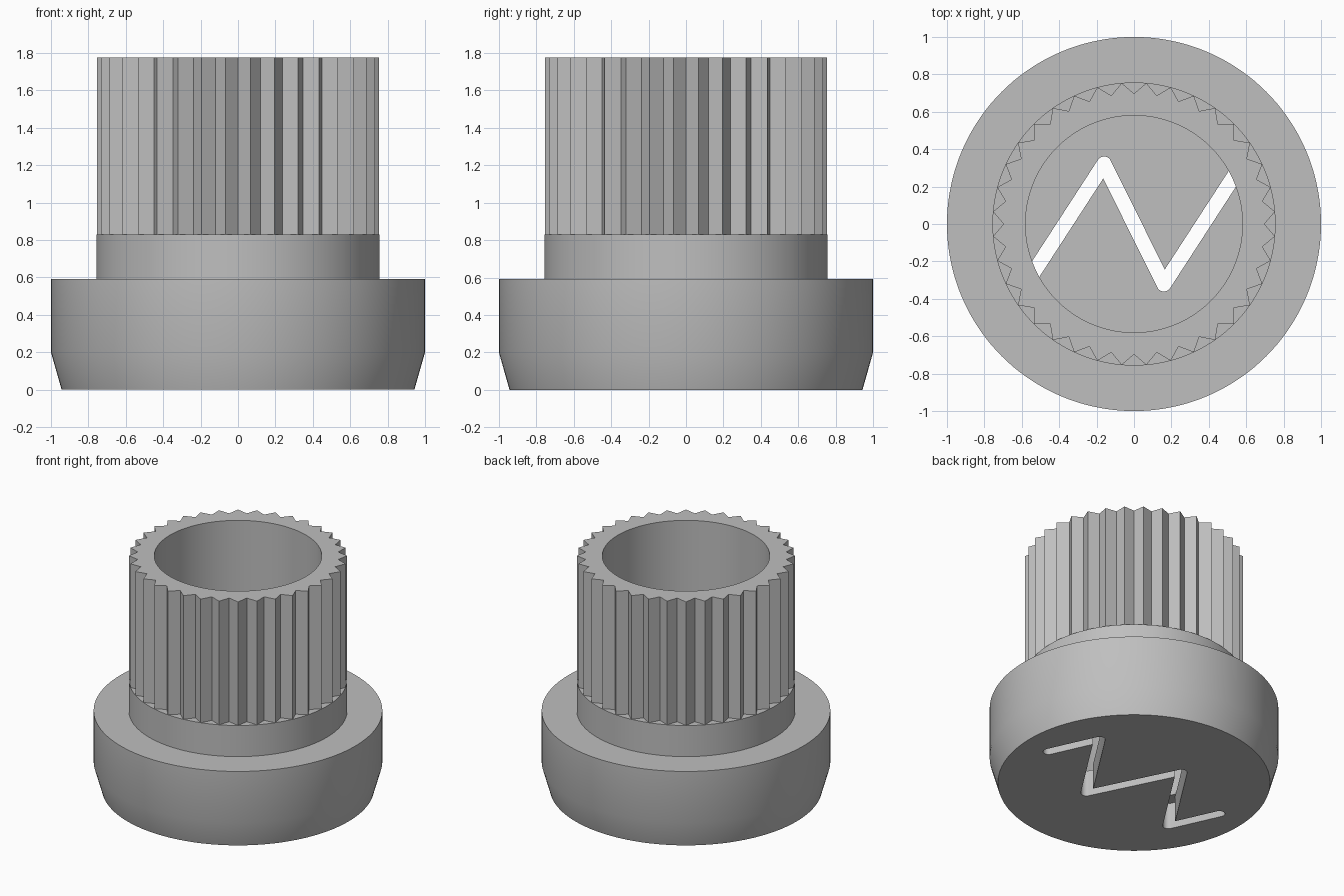
import bpy, bmesh, math
from mathutils import Vector

if "Cube" in bpy.data.objects:
    bpy.data.objects.remove(bpy.data.objects["Cube"], do_unlink=True)

SEGMENTS = 144       # points around each ring
TEETH = 36
TIP, ROOT = 0.757, 0.697
FLOOR = 0.2          # thickness of the floor under the bore


def make_object(name, bm):
    mesh = bpy.data.meshes.new(name)
    bmesh.ops.recalc_face_normals(bm, faces=bm.faces)
    bm.to_mesh(mesh)
    bm.free()
    obj = bpy.data.objects.new(name, mesh)
    bpy.context.collection.objects.link(obj)
    return obj


def on_circle(radius, turn):
    return Vector((radius * math.cos(turn), radius * math.sin(turn)))


def circle(radius):
    return [on_circle(radius, math.tau * i / SEGMENTS) for i in range(SEGMENTS)]


def toothed():
    # straight flanks between alternating roots and tips
    corners = [on_circle(TIP if k % 2 else ROOT, math.pi * k / TEETH)
               for k in range(2 * TEETH)]
    step = SEGMENTS // len(corners)
    return [a.lerp(b, j / step)
            for a, b in zip(corners, corners[1:] + corners[:1])
            for j in range(step)]


# Body: base, collar, splined sleeve and bore as one stack of rings
rings = [(circle(0.943), 0), (circle(1), 0.2), (circle(1), 0.592),
         (circle(TIP), 0.592), (circle(TIP), 0.83), (toothed(), 0.83),
         (toothed(), 1.775), (circle(0.58), 1.775), (circle(0.58), FLOOR)]
bm = bmesh.new()
loops = [[bm.verts.new((p.x, p.y, z)) for p in pts] for pts, z in rings]
for low, high in zip(loops, loops[1:]):
    for i in range(SEGMENTS):
        j = (i + 1) % SEGMENTS
        bm.faces.new((low[i], low[j], high[j], high[i]))
bm.faces.new(loops[0])
bm.faces.new(loops[-1])
bmesh.ops.remove_doubles(bm, verts=bm.verts, dist=0.0001)
body = make_object("splined_knob_body", bm)


# Zigzag slot: outline of a bent strip with round ends and outer bends
def strip_outline(path, radius):
    trip = path + path[-2:0:-1]
    outline = []
    for i, p in enumerate(trip):
        d_in = (p - trip[i - 1]).normalized()
        d_out = (trip[(i + 1) % len(trip)] - p).normalized()
        turn = math.atan2(d_in.x * d_out.y - d_in.y * d_out.x, d_in.dot(d_out))
        if p in (path[0], path[-1]):
            turn = math.pi
        start = math.atan2(d_in.y, d_in.x) - math.pi / 2
        if turn > 0:
            outline += [p + on_circle(radius, start + turn * k / 10) for k in range(11)]
        else:
            outline.append(p + on_circle(radius / math.cos(turn / 2), start + turn / 2))
    return outline


half = [Vector((-0.73, 0.05)), Vector((-0.567, -0.305)), Vector((-0.16, 0.322))]
path = half + [-p for p in reversed(half)]
bm = bmesh.new()
base = bm.faces.new([bm.verts.new((p.x, p.y, -0.1)) for p in strip_outline(path, 0.039)])
top = bmesh.ops.extrude_face_region(bm, geom=[base])["geom"]
bmesh.ops.translate(bm, vec=(0, 0, 0.1 + FLOOR + 0.001),
                    verts=[v for v in top if isinstance(v, bmesh.types.BMVert)])
cutter = make_object("slot_cutter", bm)
cutter.hide_render = True

cut = body.modifiers.new("slot", 'BOOLEAN')
cut.operation = 'DIFFERENCE'
cut.solver = 'EXACT'
cut.object = cutter
bpy.context.view_layer.objects.active = body
for obj in bpy.context.selected_objects:
    obj.select_set(False)
body.select_set(True)
bpy.ops.object.modifier_apply(modifier=cut.name)
bpy.data.objects.remove(cutter, do_unlink=True)

# Plain grey finish
grey = bpy.data.materials.new("plain_grey")
grey.use_nodes = True
colour = (0.52, 0.52, 0.52, 1)
grey.diffuse_color = colour
grey.node_tree.nodes["Principled BSDF"].inputs["Base Color"].default_value = colour
body.data.materials.clear()
body.data.materials.append(grey)
bpy.ops.object.shade_smooth_by_angle(angle=math.radians(20))
